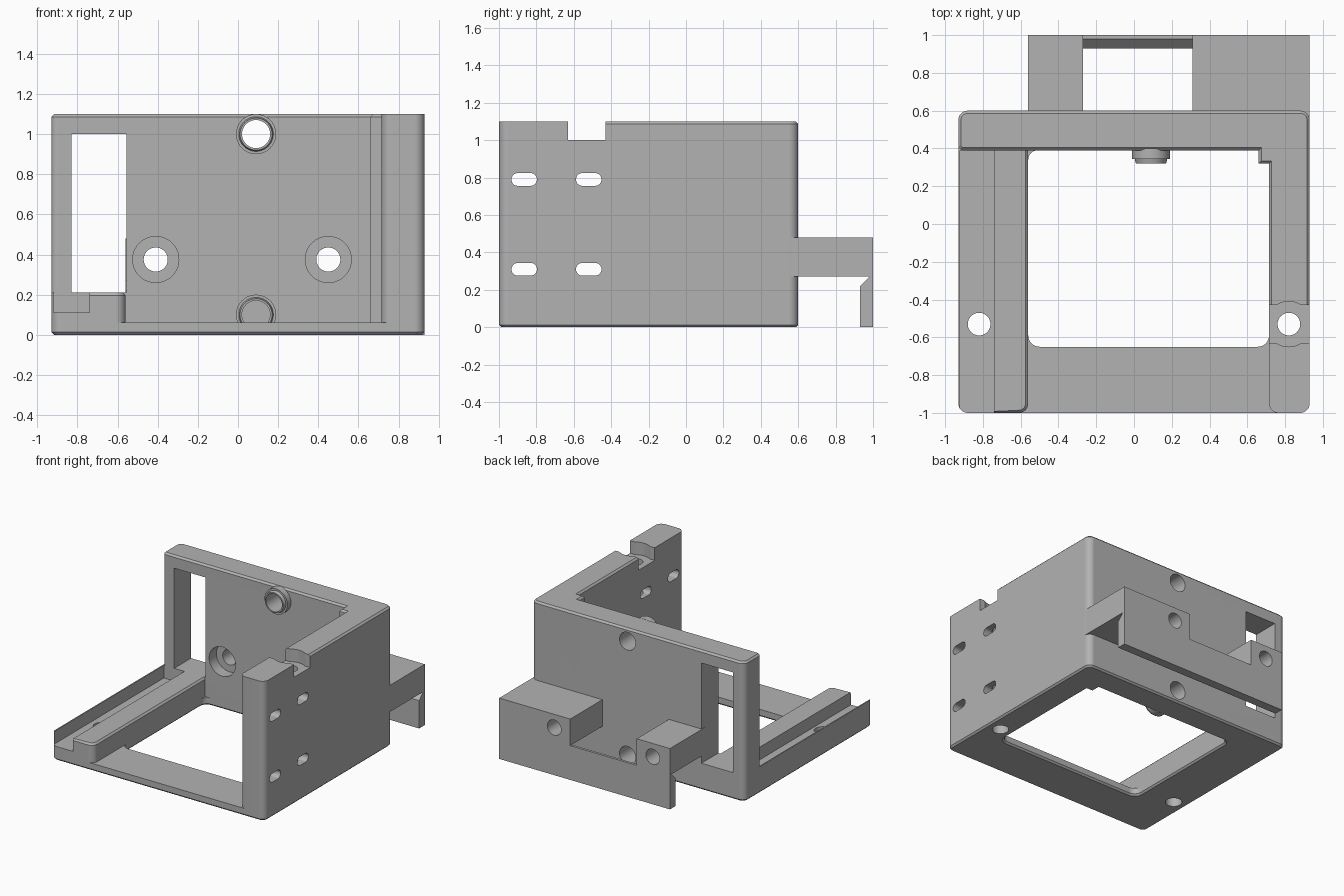
import bpy, bmesh, math
from mathutils import Vector

old = bpy.data.objects.get("Cube")
if old:
    bpy.data.objects.remove(old, do_unlink=True)

grey = bpy.data.materials.new("plain grey")
grey.use_nodes = True
grey.diffuse_color = (0.45, 0.45, 0.45, 1)
grey.node_tree.nodes["Principled BSDF"].inputs["Base Color"].default_value = (0.45, 0.45, 0.45, 1)

parts = []


def rounded(corners, steps=8):
    """Outline from (a, b, radius) corners; right-angled corners become arcs."""
    out = []
    for i, (a, b, r) in enumerate(corners):
        p = Vector((a, b))
        if not r:
            out.append(p)
            continue
        u = (Vector(corners[i - 1][:2]) - p).normalized()
        v = (Vector(corners[(i + 1) % len(corners)][:2]) - p).normalized()
        c = p + (u + v) * r
        for k in range(steps + 1):
            t = math.pi / 2 * k / steps
            out.append(c - v * r * math.cos(t) - u * r * math.sin(t))
    return out


def rect(a0, a1, b0, b1, r=0):
    return rounded([(a0, b0, r), (a1, b0, r), (a1, b1, r), (a0, b1, r)])


def circle(a, b, r, n=40):
    return [Vector((a + r * math.cos(math.tau * k / n), b + r * math.sin(math.tau * k / n)))
            for k in range(n)]


def prism(name, outline, axis, lo, hi):
    """Extrude an outline along one axis."""
    place = {"x": lambda p, h: (h, p.x, p.y),
             "y": lambda p, h: (p.x, h, p.y),
             "z": lambda p, h: (p.x, p.y, h)}[axis]
    bm = bmesh.new()
    low = [bm.verts.new(place(p, lo)) for p in outline]
    high = [bm.verts.new(place(p, hi)) for p in outline]
    bm.faces.new(low)
    bm.faces.new(high)
    for i in range(len(outline)):
        bm.faces.new((low[i - 1], low[i], high[i], high[i - 1]))
    bmesh.ops.recalc_face_normals(bm, faces=bm.faces)
    me = bpy.data.meshes.new(name)
    bm.to_mesh(me)
    bm.free()
    me.materials.append(grey)
    ob = bpy.data.objects.new(name, me)
    bpy.context.collection.objects.link(ob)
    return ob


def part(*args):
    ob = prism(*args)
    parts.append(ob)
    return ob


def cut(obs, outline, axis, lo, hi):
    """Subtract an extruded outline from the given parts."""
    tool = prism("cutter", outline, axis, lo, hi)
    tool.hide_render = True
    for ob in obs:
        mod = ob.modifiers.new("cut", 'BOOLEAN')
        mod.operation, mod.solver, mod.object = 'DIFFERENCE', 'EXACT', tool
        dg = bpy.context.evaluated_depsgraph_get()
        me = bpy.data.meshes.new_from_object(ob.evaluated_get(dg))
        ob.modifiers.clear()
        ob.data = me
    bpy.data.objects.remove(tool, do_unlink=True)


def chamfer(ob, rule, width):
    """Bevel the sharp edges whose midpoint and direction pass a rule."""
    bm = bmesh.new()
    bm.from_mesh(ob.data)
    edges = [e for e in bm.edges
             if len(e.link_faces) == 2 and e.calc_face_angle() > 1
             and abs(e.verts[0].co.z - e.verts[1].co.z) < 0.001
             and rule((e.verts[0].co + e.verts[1].co) / 2)]
    bmesh.ops.bevel(bm, geom=edges, offset=width, segments=1, affect='EDGES')
    bm.to_mesh(ob.data)
    bm.free()


FLOOR, TOP = 0.06, 1.1
INNER, BACK = 0.715, 0.39

# Base frame with its stepped opening
base = part("base_frame", rect(-0.93, 0.93, -1, 0.6, 0.05), "z", 0, FLOOR)
opening = rounded([(-0.56, -0.65, 0.06), (INNER, -0.65, 0.06), (INNER, 0.32, 0),
                   (0.66, 0.32, 0), (0.66, BACK, 0), (-0.56, BACK, 0.05)])
cut([base], opening, "z", -1, 1)
chamfer(base, lambda m: m.z < 0.001, 0.013)

# Back wall and side wall in one corner piece
walls = part("corner_walls", rounded([
    (-0.93, BACK, 0.03), (0.66, BACK, 0), (0.66, 0.32, 0), (INNER, 0.32, 0),
    (INNER, -0.53, 0), (0.93, -0.53, 0), (0.93, 0.6, 0.05), (-0.93, 0.6, 0.05)]),
    "z", FLOOR, TOP)
chamfer(walls, lambda m: m.z > TOP - 0.001, 0.014)

# Rounded column at the front end of the side wall
column = part("front_column", rounded([
    (INNER, -1, 0.05), (0.93, -1, 0.05), (0.93, -0.53, 0), (INNER, -0.53, 0)]),
    "z", FLOOR, TOP)

# Low rail with a groove and a thin outer fin
rail = part("grooved_rail", rounded([
    (-0.93, -1, 0.05), (-0.56, -1, 0.05), (-0.56, 0.41, 0), (-0.93, 0.41, 0)]),
    "z", FLOOR, 0.21)
chamfer(rail, lambda m: m.z > 0.2 and m.x > -0.76 and m.y < 0.4, 0.014)
cut([rail], rect(-0.92, -0.74, -1.1, BACK), "z", 0.11, 0.5)

# Rear bracket with a hanging lip
bracket = part("rear_bracket", [Vector(p) for p in (
    (0.56, 0.48), (1, 0.48), (1, 0), (0.93, 0), (0.93, 0.22), (0.98, 0.27), (0.56, 0.27))],
    "x", -0.56, 0.93)
cut([bracket], rect(-0.27, 0.31, 0.6, 1.1), "z", 0.27, 0.6)

# Window in the back wall
cut([walls], rect(-0.83, -0.555, 0.21, 1), "y", 0.2, 0.8)

# Notch in the side wall, widened around the screw hole
for ob in (walls, column):
    cut([ob], rect(0.6, 1, -0.63, -0.43), "z", 1, 1.3)
    cut([ob], circle(0.82, -0.53, 0.12), "z", 1, 1.3)

# Chamfered bosses on the back wall, drilled through
for label, z in (("upper", 1.0), ("lower", 0.1)):
    boss = part(label + "_boss", circle(0.09, z, 0.1), "y", 0.32, 0.4)
    for v in boss.data.vertices:
        if v.co.y < 0.35:
            v.co.x = 0.09 + (v.co.x - 0.09) * 0.8
            v.co.z = z + (v.co.z - z) * 0.8
    collar = part(label + "_boss_collar", circle(0.09, z, 0.1), "y", 0.345, 0.4)
    cut([boss, collar, walls, base], circle(0.09, z, 0.07), "y", 0.2, 0.8)

# Counterbored screw holes through wall and bracket
for x in (-0.41, 0.45):
    cut([walls], circle(x, 0.375, 0.115), "y", 0.3, 0.48)
    cut([walls, bracket], circle(x, 0.375, 0.06), "y", 0.3, 1.2)

# Vertical screw holes on both sides
cut([base, rail], circle(-0.82, -0.53, 0.06), "z", -1, 2)
cut([base, walls, column], circle(0.82, -0.53, 0.06), "z", -1, 2)

# Oblong slots in the side wall
for y in (-0.865, -0.52):
    for z in (0.31, 0.79):
        cut([walls, column], rect(y - 0.068, y + 0.068, z - 0.034, z + 0.034, 0.0335), "x", 0.5, 1.2)

# Smooth curved faces, keep edges crisp
for ob in parts:
    ob.data.shade_smooth()
    ob.data.set_sharp_from_angle(angle=math.radians(30))
    mod = ob.modifiers.new("flat_normals", 'WEIGHTED_NORMAL')
    mod.keep_sharp = True
